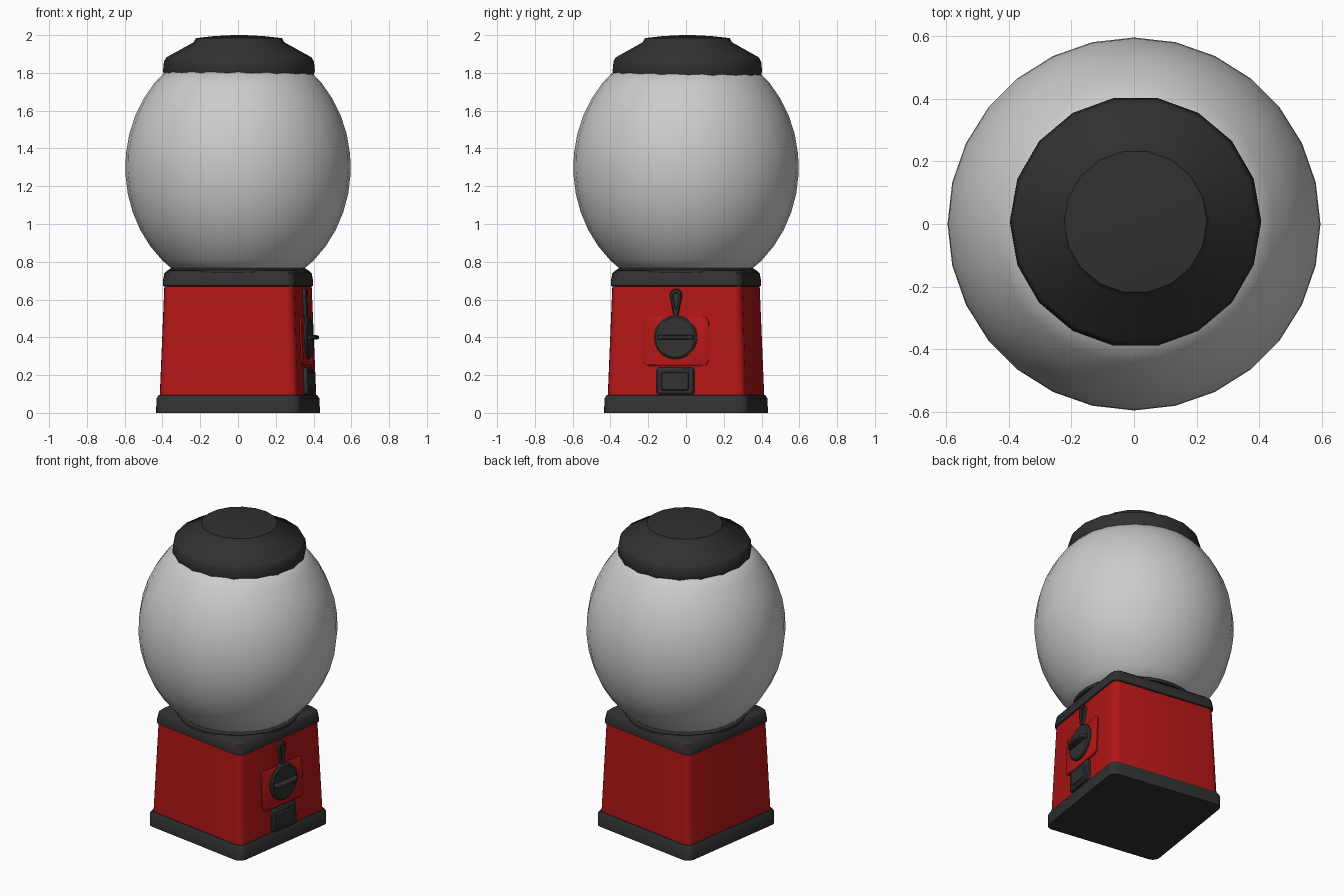
import bpy, bmesh
from math import sin, cos, pi, sqrt, radians

if "Cube" in bpy.data.objects:
    bpy.data.objects.remove(bpy.data.objects["Cube"])

TURN = radians(-8.5)   # the square stand is turned slightly about z


def material(name, rgb):
    m = bpy.data.materials.new(name)
    m.diffuse_color = (*rgb, 1)
    m.use_nodes = True
    m.node_tree.nodes["Principled BSDF"].inputs["Base Color"].default_value = m.diffuse_color
    return m


DARK = material("dark_metal", (0.03, 0.03, 0.03))
RED = material("red_paint", (0.45, 0.008, 0.008))


def loft(name, rings, mat=None, angle=35, turn=TURN, loc=(0, 0, 0)):
    """Skin a stack of equal-length point rings and cap both ends."""
    bm = bmesh.new()
    vs = [[bm.verts.new(p) for p in ring] for ring in rings]
    n = len(vs[0])
    for a, b in zip(vs, vs[1:]):
        for i in range(n):
            j = (i + 1) % n
            bm.faces.new((a[i], a[j], b[j], b[i]))
    bm.faces.new(vs[0])
    bm.faces.new(vs[-1])
    bmesh.ops.recalc_face_normals(bm, faces=bm.faces)
    me = bpy.data.meshes.new(name)
    bm.to_mesh(me)
    bm.free()
    ob = bpy.data.objects.new(name, me)
    bpy.context.collection.objects.link(ob)
    ob.rotation_euler.z = turn
    ob.location = loc
    if mat:
        me.materials.append(mat)
    bpy.ops.object.select_all(action='DESELECT')
    ob.select_set(True)
    bpy.context.view_layer.objects.active = ob
    bpy.ops.object.shade_smooth_by_angle(angle=radians(angle))
    return ob


def circle(r, n):
    return [(r * cos(2 * pi * i / n), r * sin(2 * pi * i / n)) for i in range(n)]


def rounded_rect(hu, hv, r, n=3):
    pts = []
    for k, (su, sv) in enumerate(((1, 1), (-1, 1), (-1, -1), (1, -1))):
        for i in range(n + 1):
            a = (k + i / n) * pi / 2
            pts.append((su * (hu - r) + r * cos(a), sv * (hv - r) + r * sin(a)))
    return pts


def lathe(name, profile, n, mat=None, loc=(0, 0, 0), angle=35):
    return loft(name, [[(x, y, z) for x, y in circle(r, n)] for r, z in profile],
                mat, angle, 0, loc)


def square_block(name, profile, mat, r=0.045):
    return loft(name, [[(x, y, z) for x, y in rounded_rect(h, h, r)]
                       for h, z in profile], mat, 40)


def on_face(name, layers, zc, mat, angle=35):
    """Stack 2D outlines outward from the tapered right-hand face."""
    rings = [[(0.370 - 0.038 * (zc + v - 0.09) + h, u, zc + v) for u, v in pts]
             for h, pts in layers]
    return loft(name, rings, mat, angle)


# Stand: foot, tapered body and collar
square_block("foot", [(0.387, 0), (0.386, 0.075), (0.376, 0.093), (0.36, 0.095)], DARK)
square_block("body", [(0.370, 0.08), (0.348, 0.68)], RED, 0.04)
square_block("collar", [(0.345, 0.668), (0.356, 0.674), (0.356, 0.695),
                        (0.349, 0.74), (0.335, 0.753)], DARK)
lathe("globe_seat", [(0.37, 0.74), (0.37, 0.757), (0.35, 0.768)], 28, DARK)

# Globe: slightly tall ellipsoid, cut off at seat and lid
zs = [1.3 - 0.665 * cos(radians(a)) for a in range(33, 142, 9)]
lathe("globe", [(0.597 * sqrt(1 - ((z - 1.3) / 0.665) ** 2), z) for z in zs], 28, angle=60)

# Lid: rim, sloped shoulder and low crown
lathe("lid", [(0.392, 1.775), (0.402, 1.81), (0.397, 1.86), (0.385, 1.882),
              (0.24, 1.962), (0.228, 1.984), (0.13, 1.995), (0.03, 2.0)],
      18, DARK, (0.005, 0.007, 0))

# Coin plate and turning knob
on_face("coin_plate", [(-0.02, rounded_rect(0.175, 0.131, 0.03)),
                       (0.008, rounded_rect(0.175, 0.131, 0.03)),
                       (0.013, rounded_rect(0.168, 0.124, 0.025))], 0.379, RED)
on_face("knob_disc", [(0.0, circle(0.116, 20)), (0.022, circle(0.116, 20)),
                      (0.030, circle(0.106, 20))], 0.40, DARK)
on_face("knob_handle", [(0.02, rounded_rect(0.10, 0.013, 0.008)),
                        (0.045, rounded_rect(0.095, 0.012, 0.008)),
                        (0.068, rounded_rect(0.055, 0.008, 0.005))], 0.40, DARK)

# Coin slot: teardrop with a sunken middle
drop = [(0.032 * cos(a), 0.04 + 0.032 * sin(a))
        for a in (radians(-10 + 20 * i) for i in range(11))]
drop += [(-0.008, -0.09), (0.008, -0.09)]


def shrink(s):
    return [(u * s, 0.03 + (v - 0.03) * s) for u, v in drop]


on_face("coin_slot", [(-0.01, drop), (0.016, drop), (0.021, shrink(0.85)),
                      (0.021, shrink(0.55)), (0.010, shrink(0.48))], 0.585, DARK)

# Dispensing chute with a bevelled flap
on_face("chute", [(-0.02, rounded_rect(0.10, 0.072, 0.015)),
                  (0.018, rounded_rect(0.10, 0.072, 0.015)),
                  (0.025, rounded_rect(0.092, 0.064, 0.012))], 0.168, DARK)
on_face("chute_flap", [(0.02, rounded_rect(0.078, 0.052, 0.012)),
                       (0.033, rounded_rect(0.070, 0.044, 0.010))], 0.168, DARK)
